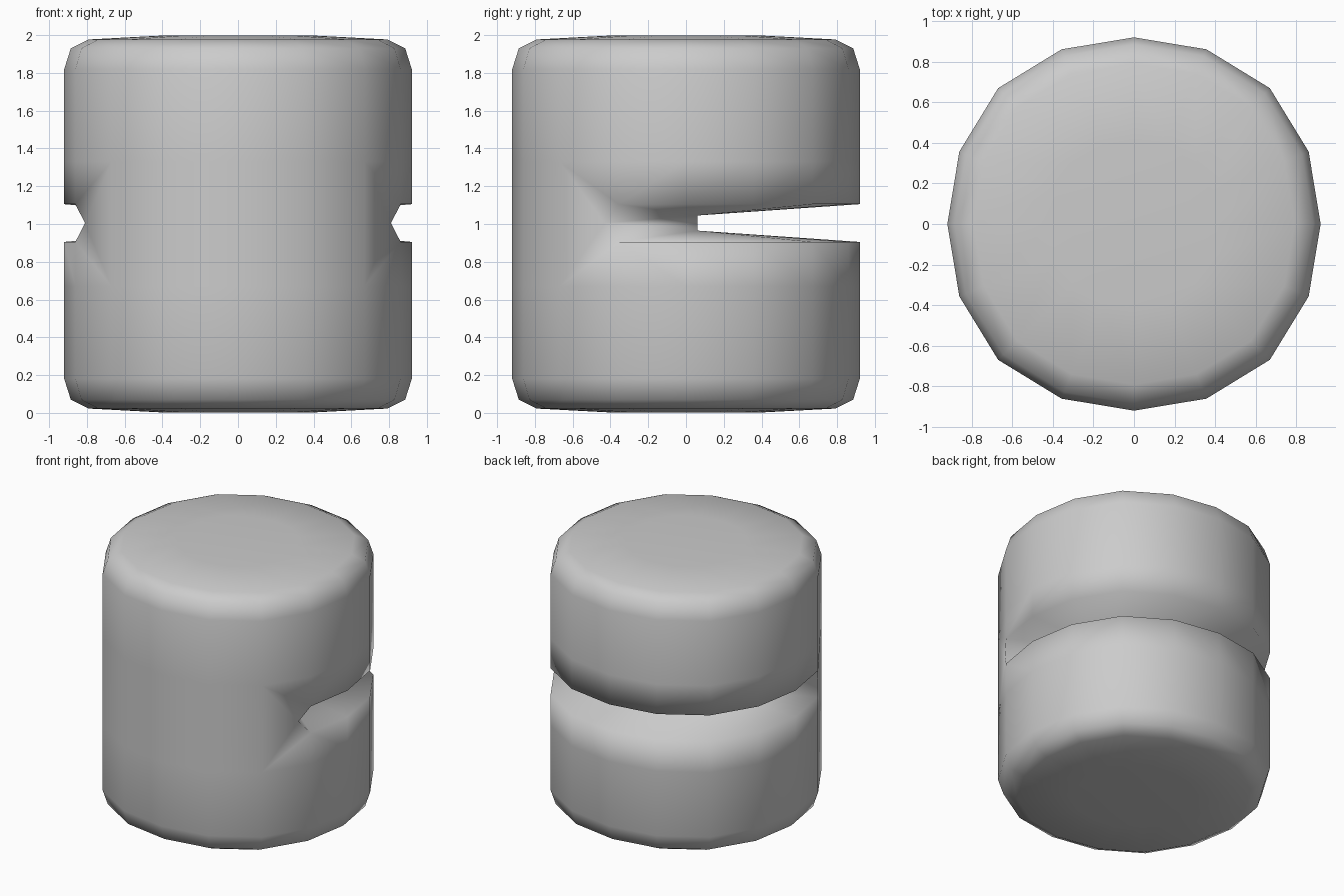
import bpy, bmesh
from math import cos, sin, radians

cube = bpy.data.objects.get("Cube")
if cube:
    bpy.data.objects.remove(cube)

SIDES = 16
RADII = [0.92, 0.932, 0.947, 0.932]   # slightly squared round section
bm = bmesh.new()


def rim_point(i, scale, z):
    r = RADII[i % 4] * scale
    a = radians(360 / SIDES * i)
    return bm.verts.new((r * cos(a), r * sin(a), z))


def ring(scale, z):
    return [rim_point(i, scale, z) for i in range(SIDES)]


def bridge(a, b):
    for i in range(SIDES):
        j = (i + 1) % SIDES
        bm.faces.new((a[i], a[j], b[j], b[i]))


def half_shell(flip):
    """Rounded end cap and wall, up to the edge loop beside the slot."""
    profile = [(0.45, 1.997), (0.86, 1.977), (0.962, 1.93), (1, 1.82), (1, 1.33)]
    rings = [ring(s, 2 - z if flip else z) for s, z in profile]
    bm.faces.new(rings[0])
    for a, b in zip(rings, rings[1:]):
        bridge(a, b)
    return rings[-1]


upper, lower = half_shell(False), half_shell(True)

# Front wall joins both halves
for i in range(10, 14):
    bm.faces.new((lower[i], lower[i + 1], upper[i + 1], upper[i]))

# Slot corners, one on each side
corners = {s: bm.verts.new((s * 0.81, -0.43, 1.005)) for s in (1, -1)}
back = [i % SIDES for i in range(-1, 10)]
inner = {}
for shell, lip_z, inner_z in ((upper, 1.105, 1.045), (lower, 0.905, 0.965)):
    lip = [rim_point(i, 1, lip_z) for i in back]
    deep = {s: bm.verts.new((s * 0.3, 0.06, inner_z)) for s in (1, -1)}
    inner[inner_z] = deep
    # Wall above or below the lip
    for k in range(10):
        bm.faces.new((lip[k], lip[k + 1], shell[back[k + 1]], shell[back[k]]))
    # Slot surface fans out from the deep edge to the lip
    for k in range(10):
        bm.faces.new((lip[k], lip[k + 1], deep[1 if k < 5 else -1]))
    bm.faces.new((lip[5], deep[1], deep[-1]))
    # Slot ends
    for s, end, rim, front in ((1, lip[0], 15, 14), (-1, lip[-1], 9, 10)):
        bm.faces.new((end, corners[s], deep[s]))
        bm.faces.new((end, shell[rim], shell[front]))
        bm.faces.new((end, shell[front], corners[s]))

# Side panels in front of the corners, and the wall at the bottom of the slot
top, low = inner[1.045], inner[0.965]
for s, front in ((1, 14), (-1, 10)):
    bm.faces.new((corners[s], upper[front], lower[front]))
    bm.faces.new((corners[s], top[s], low[s]))
bm.faces.new((top[1], top[-1], low[-1], low[1]))

bmesh.ops.recalc_face_normals(bm, faces=bm.faces[:])
for f in bm.faces:
    f.smooth = True
mesh = bpy.data.meshes.new("slotted_body")
bm.to_mesh(mesh)
bm.free()

# Plain grey finish
mat = bpy.data.materials.new("light_grey")
mat.use_nodes = True
GREY = (0.6, 0.6, 0.6, 1)
mat.diffuse_color = GREY
mat.node_tree.nodes["Principled BSDF"].inputs["Base Color"].default_value = GREY
mesh.materials.append(mat)

body = bpy.data.objects.new("slotted_body", mesh)
bpy.context.collection.objects.link(body)
